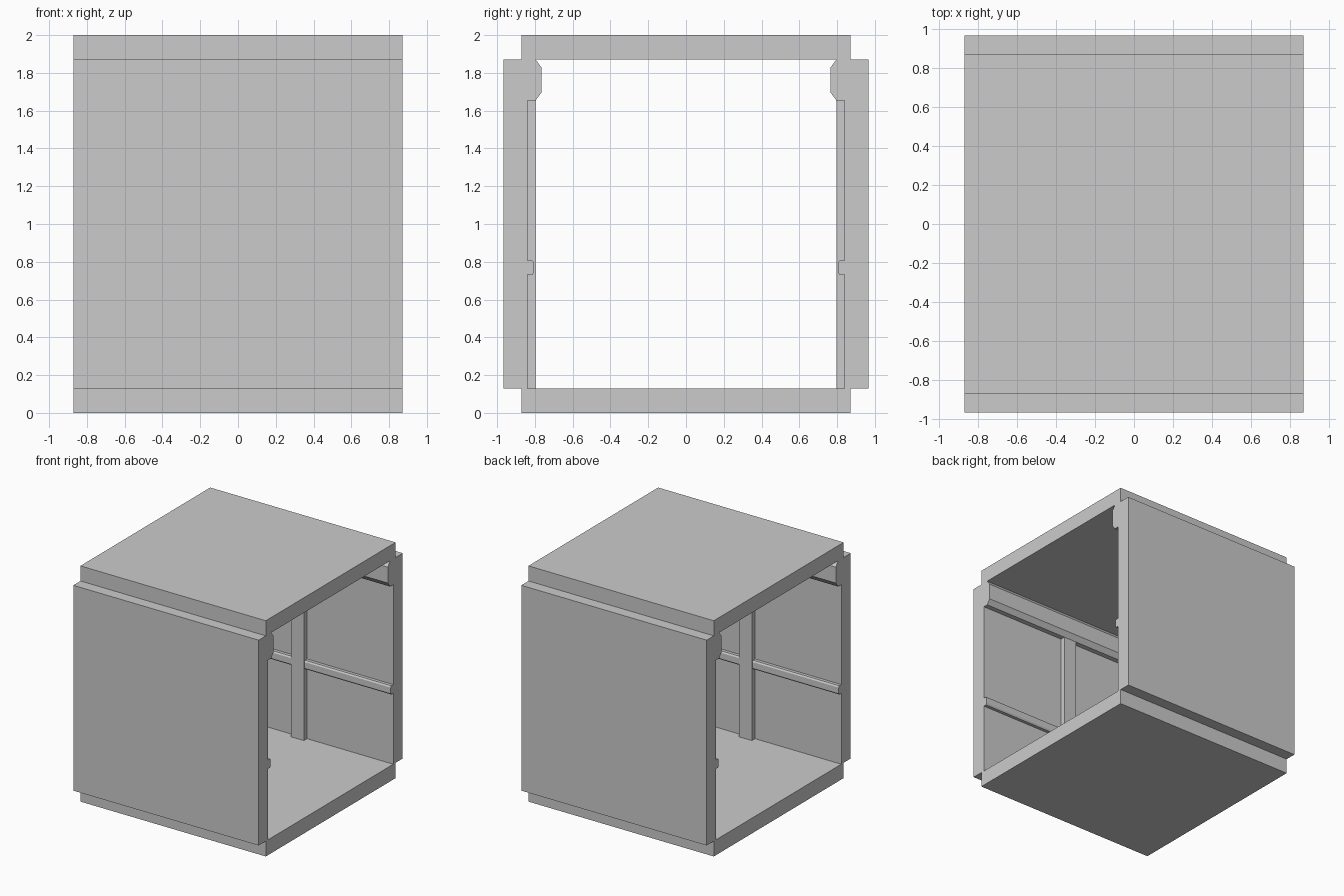
import bpy, bmesh

if "Cube" in bpy.data.objects:
    bpy.data.objects.remove(bpy.data.objects["Cube"])

L = 0.87  # half length along x


def extrude_profile(name, profile, half_len, open_at_centre=False):
    """Extrude a (y, z) profile along x and mirror it to the other side in y."""
    bm = bmesh.new()
    ends = [[bm.verts.new((x, y, z)) for y, z in profile]
            for x in (-half_len, half_len)]
    n = len(profile)
    bm.faces.new(ends[0])
    bm.faces.new(ends[1])
    for i in range(n):
        j = (i + 1) % n
        if open_at_centre and profile[i][0] == 0 and profile[j][0] == 0:
            continue  # leave the mirror seam open
        bm.faces.new((ends[0][i], ends[0][j], ends[1][j], ends[1][i]))
    bmesh.ops.recalc_face_normals(bm, faces=bm.faces)
    mesh = bpy.data.meshes.new(name)
    bm.to_mesh(mesh)
    bm.free()
    obj = bpy.data.objects.new(name, mesh)
    bpy.context.collection.objects.link(obj)
    mirror = obj.modifiers.new("mirror", 'MIRROR')
    mirror.use_axis = (False, True, False)
    mirror.use_clip = True
    return obj


# Floor, wall, upper beam and ceiling as one stepped C-shaped half section
extrude_profile("corridor_shell", [
    (0, 0), (-0.87, 0), (-0.87, 0.13), (-0.966, 0.13),
    (-0.966, 1.872), (-0.87, 1.872), (-0.87, 2), (0, 2),
    (0, 1.872), (-0.797, 1.872),
    (-0.766, 1.83), (-0.766, 1.695), (-0.797, 1.653),
    (-0.839, 1.653), (-0.839, 0.13), (0, 0.13),
], L, open_at_centre=True)

# Horizontal rail with chamfered inner edges
extrude_profile("wall_rail", [
    (-0.845, 0.732), (-0.812, 0.732), (-0.804, 0.745),
    (-0.804, 0.793), (-0.812, 0.806), (-0.845, 0.806),
], L)

# Vertical stile in the middle of each wall
extrude_profile("wall_stile", [
    (-0.845, 0.13), (-0.797, 0.13), (-0.797, 1.653), (-0.845, 1.653),
], 0.06)
